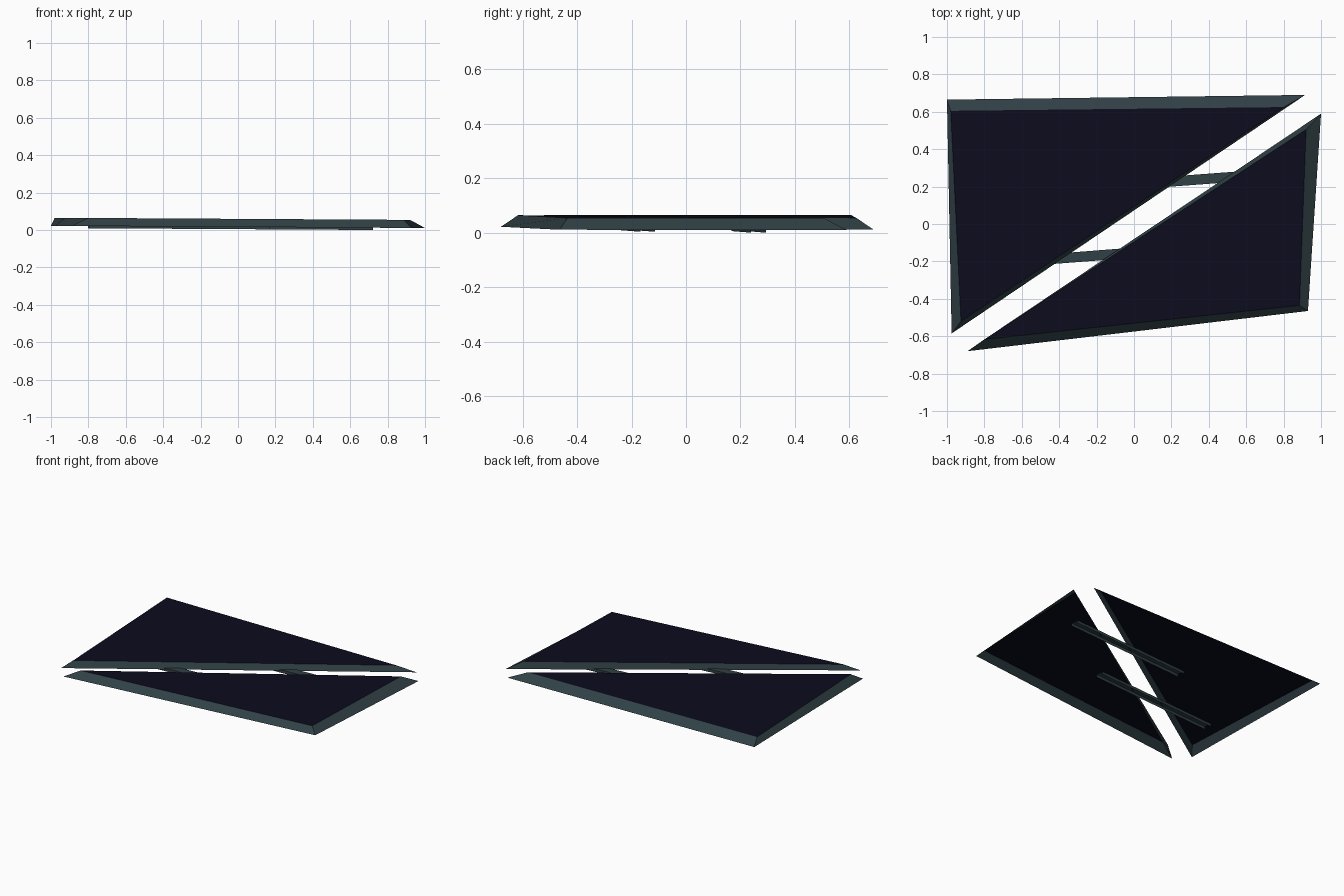
import bpy
import bmesh

if "Cube" in bpy.data.objects:
    bpy.data.objects.remove(bpy.data.objects["Cube"], do_unlink=True)


def make_material(name, rgb):
    mat = bpy.data.materials.new(name)
    color = (*rgb, 1)
    mat.diffuse_color = color
    mat.use_nodes = True
    mat.node_tree.nodes["Principled BSDF"].inputs["Base Color"].default_value = color
    return mat


navy = make_material("dark navy", (0.0035, 0.0035, 0.0125))
slate = make_material("slate teal", (0.03, 0.052, 0.06))


def base_height(x):
    """The whole assembly leans very slightly down towards +x."""
    return 0.017 - 0.006 * x


def finish(bm, name, materials):
    mesh = bpy.data.meshes.new(name)
    bm.to_mesh(mesh)
    bm.free()
    for mat in materials:
        mesh.materials.append(mat)
    obj = bpy.data.objects.new(name, mesh)
    bpy.context.collection.objects.link(obj)
    return obj


def panel(name, rim, top):
    """Open-bottomed triangular shell: navy top, sloping slate border."""
    bm = bmesh.new()
    low = [bm.verts.new((x, y, base_height(x))) for x, y in rim]
    high = [bm.verts.new((x, y, base_height(x) + 0.043)) for x, y in top]
    bm.faces.new(high)
    for i in range(3):
        j = (i + 1) % 3
        side = bm.faces.new((low[i], low[j], high[j], high[i]))
        side.material_index = 1
    return finish(bm, name, (navy, slate))


def rail(name, start, end, half_width=0.027):
    """Thin channel, open below, that joins the two panels."""
    bm = bmesh.new()
    section = [(-half_width, -0.012), (-half_width, 0.008),
               (half_width, 0.008), (half_width, -0.012)]
    rings = [[bm.verts.new((x - 0.08 * dy, y + dy, base_height(x) + dz))
              for dy, dz in section] for x, y in (start, end)]
    for i in range(3):
        bm.faces.new((rings[0][i], rings[1][i], rings[1][i + 1], rings[0][i + 1]))
    bmesh.ops.recalc_face_normals(bm, faces=bm.faces)
    if bm.faces[:][1].normal.z < 0:
        bmesh.ops.reverse_faces(bm, faces=bm.faces)
    return finish(bm, name, (slate,))


# Two panels, split along the diagonal (corners run anticlockwise)
panel("rear_panel",
      [(-1.0, 0.665), (-0.975, -0.585), (0.915, 0.69)],
      [(-0.98, 0.605), (-0.925, -0.52), (0.80, 0.625)])
panel("front_panel",
      [(-0.89, -0.68), (0.93, -0.465), (1.0, 0.59)],
      [(-0.80, -0.617), (0.885, -0.435), (0.92, 0.505)])

# Connecting rails underneath
rail("rear_rail", (-0.23, 0.195), (0.72, 0.266))
rail("front_rail", (-0.80, -0.215), (0.17, -0.14))
